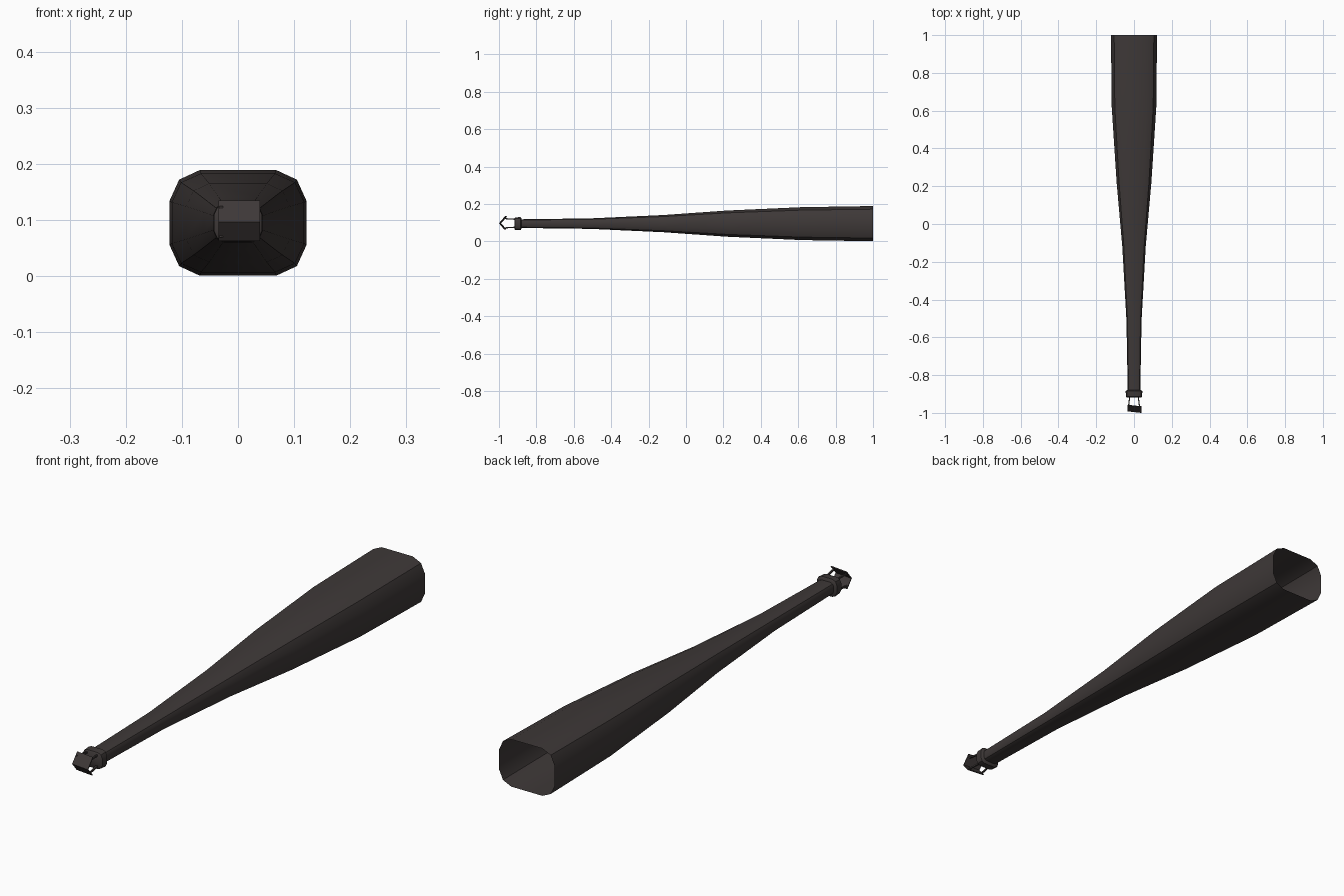
import bpy, bmesh, math
from mathutils import Vector

if "Cube" in bpy.data.objects:
    bpy.data.objects.remove(bpy.data.objects["Cube"])

mat = bpy.data.materials.new("charcoal brown")
mat.diffuse_color = (0.048, 0.040, 0.039, 1)
mat.use_nodes = True
mat.node_tree.nodes["Principled BSDF"].inputs["Base Color"].default_value = mat.diffuse_color
CZ = 0.095

# rounded-rectangle section, as fractions of half width and half height
QUARTER = [(1.0, 0.42), (0.86, 0.82), (0.56, 1.0)]
SECTION = (QUARTER + [(-x, z) for x, z in reversed(QUARTER)]
           + [(-x, -z) for x, z in QUARTER] + [(x, -z) for x, z in reversed(QUARTER)])


def finish(name, bm, smooth=True):
    bmesh.ops.recalc_face_normals(bm, faces=bm.faces)
    me = bpy.data.meshes.new(name)
    bm.to_mesh(me)
    bm.free()
    me.materials.append(mat)
    ob = bpy.data.objects.new(name, me)
    bpy.context.collection.objects.link(ob)
    if smooth:
        bpy.ops.object.select_all(action='DESELECT')
        ob.select_set(True)
        bpy.context.view_layer.objects.active = ob
        bpy.ops.object.shade_smooth_by_angle(angle=math.radians(40))
    return ob


def loft(name, stations, cap_front=False, cap_back=False):
    """Skin rings given as (y, half width, half height)."""
    bm = bmesh.new()
    rings = [[bm.verts.new((x * w, y, CZ + z * h)) for x, z in SECTION]
             for y, w, h in stations]
    n = len(SECTION)
    for a, b in zip(rings, rings[1:]):
        for i in range(n):
            bm.faces.new((a[i], a[(i + 1) % n], b[(i + 1) % n], b[i]))
    if cap_front:
        bm.faces.new(rings[0])
    if cap_back:
        bm.faces.new(rings[-1])
    return finish(name, bm)


# long tapering tube, open at the wide back end
loft("tapered_tube", [(-0.90, 0.033, 0.023), (-0.51, 0.040, 0.028),
                      (-0.12, 0.062, 0.046), (0.22, 0.092, 0.070),
                      (0.62, 0.118, 0.088), (1.0, 0.122, 0.094)])

# collar ring near the narrow end
loft("collar", [(-0.918, 0.038, 0.028), (-0.914, 0.043, 0.033), (-0.885, 0.044, 0.035),
                (-0.88, 0.038, 0.028)], cap_front=True, cap_back=True)

# folded V-shaped tip plate, with small barbs turned inward
bm = bmesh.new()
PROFILE = [(-0.968, 0.063), (-0.996, 0.097), (-0.964, 0.135)]
cols = []
for x, dy in ((-0.035, 0.004), (0.039, -0.004)):
    cols.append([bm.verts.new((x, y + dy, z)) for y, z in PROFILE])
for i in range(len(PROFILE) - 1):
    bm.faces.new((cols[0][i], cols[0][i + 1], cols[1][i + 1], cols[1][i]))
tip = finish("tip_plate", bm, smooth=False)
solid = tip.modifiers.new("thickness", 'SOLIDIFY')
solid.thickness = 0.004
solid.offset = -1


# four thin prongs joining tip and collar
def prong(name, a, b, t=0.003):
    bm = bmesh.new()
    a, b = Vector(a), Vector(b)
    bmesh.ops.create_cube(bm, size=1)
    for v in bm.verts:
        base = a if v.co.y < 0 else b
        v.co = base + Vector((math.copysign(t, v.co.x), 0, math.copysign(t, v.co.z)))
    finish(name, bm, smooth=False)


for sx, side in ((-1, "left"), (1, "right")):
    for sz, level in ((-1, "lower"), (1, "upper")):
        prong(f"{level}_{side}_prong", (sx * 0.030, -0.972, CZ + 0.002 + sz * 0.025),
              (sx * 0.022, -0.912, CZ + 0.002 + sz * 0.021))
